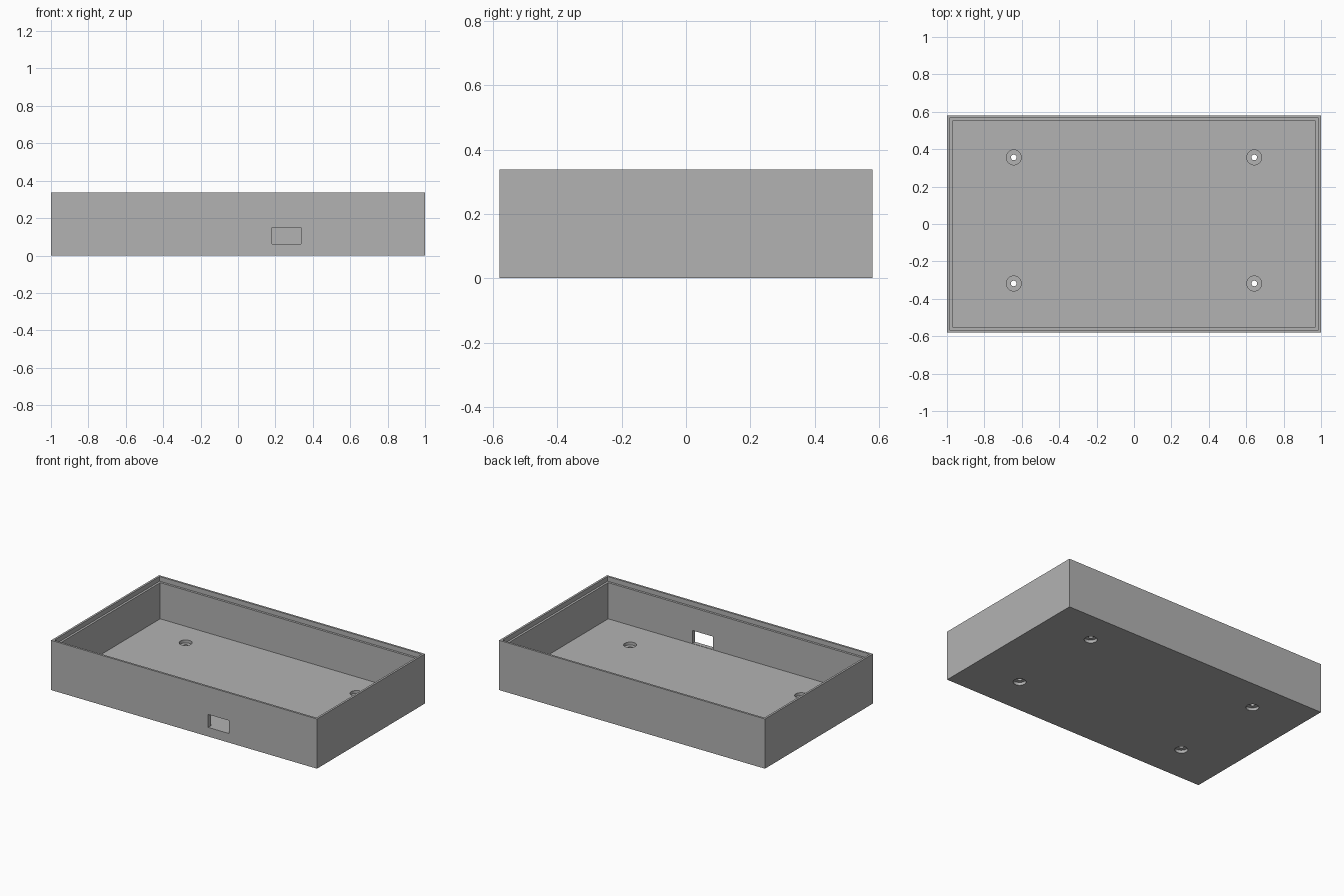
import bpy
from mathutils import Vector

default = bpy.data.objects.get("Cube")
if default:
    bpy.data.objects.remove(default, do_unlink=True)

# Overall sizes
HX, HY, H = 1.0, 0.58, 0.338
WALL, LIP, FLOOR, LEDGE = 0.029, 0.014, 0.06, 0.306

grey = bpy.data.materials.new("plain grey")
grey.use_nodes = True
colour = (0.45, 0.45, 0.45, 1)
grey.diffuse_color = colour
grey.node_tree.nodes["Principled BSDF"].inputs["Base Color"].default_value = colour


def box(name, low, high):
    low, high = Vector(low), Vector(high)
    bpy.ops.mesh.primitive_cube_add(size=1, location=(low + high) / 2)
    obj = bpy.context.object
    obj.name = name
    obj.scale = high - low
    bpy.ops.object.transform_apply(location=True, rotation=False, scale=True)
    obj.data.materials.append(grey)
    return obj


def cylinder(name, x, y, radius, z0, z1):
    bpy.ops.mesh.primitive_cylinder_add(vertices=32, radius=radius, depth=z1 - z0,
                                        location=(x, y, (z0 + z1) / 2))
    obj = bpy.context.object
    obj.name = name
    obj.data.materials.append(grey)
    return obj


def cut(target, cutter):
    cutter.hide_render = True
    mod = target.modifiers.new(cutter.name, "BOOLEAN")
    mod.operation = "DIFFERENCE"
    mod.solver = "EXACT"
    mod.object = cutter
    bpy.context.view_layer.objects.active = target
    bpy.ops.object.modifier_apply(modifier=mod.name)
    bpy.data.objects.remove(cutter, do_unlink=True)


# Open tray: outer block, main cavity, stepped rim for a lid
tray = box("enclosure_tray", (-HX, -HY, 0), (HX, HY, H))
for name, inset, z in (("cavity", WALL, FLOOR), ("lid_step", LIP, LEDGE)):
    cut(tray, box(name, (inset - HX, inset - HY, z), (HX - inset, HY - inset, H + 0.1)))

# Rectangular port through the front wall
cut(tray, box("port", (0.182, -HY - 0.1, FLOOR + 0.002), (0.337, -HY + 0.1, 0.15)))

# Four screw holes, widened above and below the floor
for x in (-0.643, 0.643):
    for y in (-0.318, 0.356):
        for name, radius, z0, z1 in (("screw_hole", 0.015, -0.1, 0.1),
                                     ("upper_recess", 0.04, 0.04, 0.1),
                                     ("lower_recess", 0.04, -0.1, 0.02)):
            cut(tray, cylinder(name, x, y, radius, z0, z1))

# Smooth hole walls, crisp edges elsewhere
bpy.ops.object.select_all(action="DESELECT")
tray.select_set(True)
bpy.context.view_layer.objects.active = tray
bpy.ops.object.shade_smooth_by_angle(angle=0.5)
